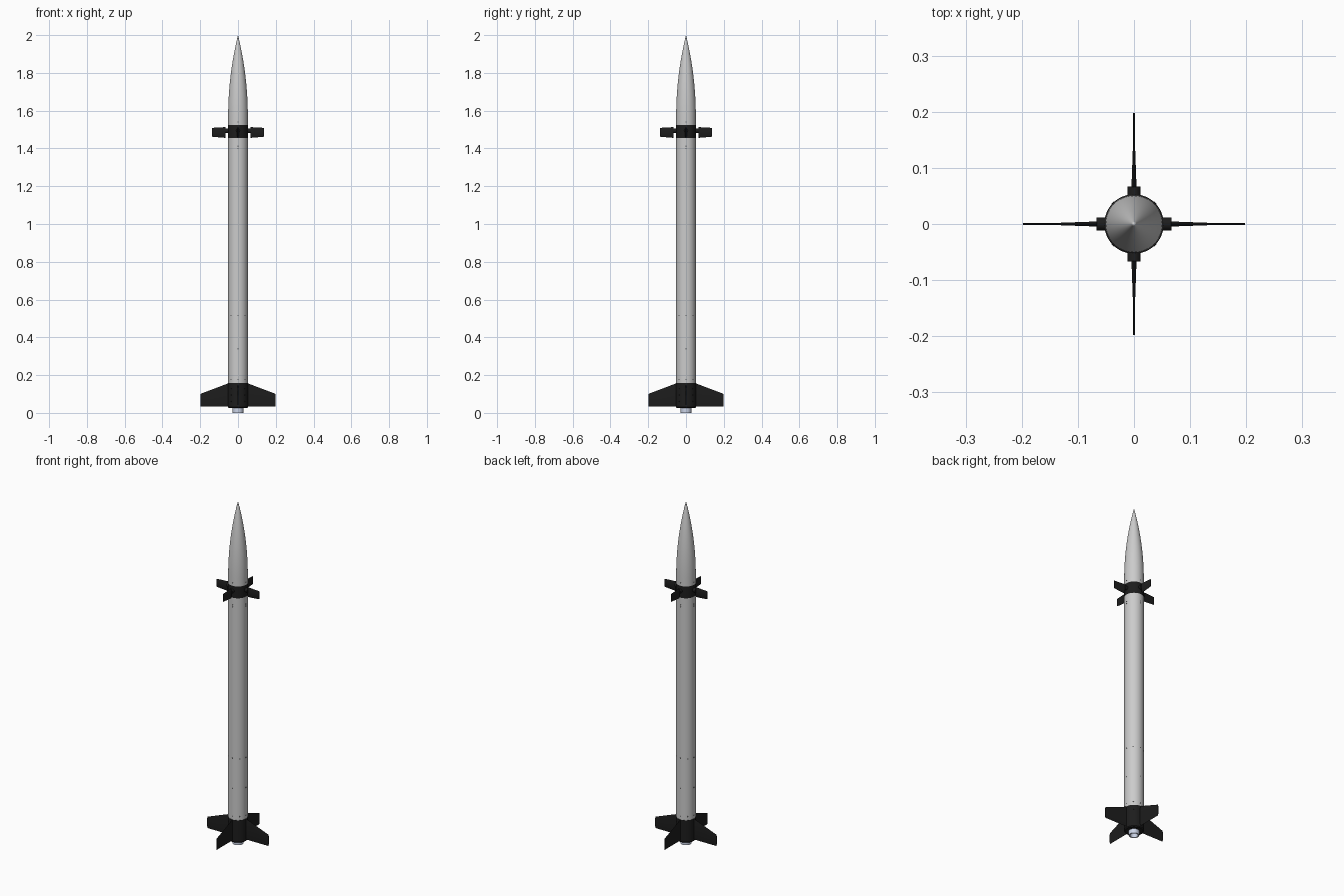
import bpy, bmesh, math
from mathutils import Matrix, Vector

if "Cube" in bpy.data.objects:
    bpy.data.objects.remove(bpy.data.objects["Cube"])

R = 0.052


def material(name, color):
    m = bpy.data.materials.new(name)
    m.diffuse_color = (*color, 1)
    m.use_nodes = True
    m.node_tree.nodes["Principled BSDF"].inputs["Base Color"].default_value = m.diffuse_color
    return m


black = material("black", (0.012, 0.012, 0.012))
metal = material("metal", (0.6, 0.66, 0.8))
dark = material("dark_grey", (0.12, 0.12, 0.12))


def finish(name, bm, mat=None):
    bmesh.ops.recalc_face_normals(bm, faces=bm.faces)
    me = bpy.data.meshes.new(name)
    bm.to_mesh(me)
    bm.free()
    ob = bpy.data.objects.new(name, me)
    bpy.context.collection.objects.link(ob)
    if mat:
        me.materials.append(mat)
    bpy.ops.object.select_all(action='DESELECT')
    ob.select_set(True)
    bpy.context.view_layer.objects.active = ob
    bpy.ops.object.shade_smooth_by_angle(angle=math.radians(30))
    return ob


def lathe(name, profile, mat=None, closed=False, n=64):
    bm = bmesh.new()
    vs = [bm.verts.new((r, 0, z)) for r, z in profile]
    pairs = list(zip(vs, vs[1:])) + ([(vs[-1], vs[0])] if closed else [])
    edges = [bm.edges.new(p) for p in pairs]
    bmesh.ops.spin(bm, geom=vs + edges, axis=(0, 0, 1), cent=(0, 0, 0),
                   steps=n, angle=math.tau)
    bmesh.ops.remove_doubles(bm, verts=bm.verts, dist=1e-5)
    return finish(name, bm, mat)


def radial_cylinder(bm, r, x0, x1, z, angle, n=24):
    # cylinder pointing outwards from the rocket axis
    mat = (Matrix.Rotation(angle, 4, 'Z') @ Matrix.Translation(((x0 + x1) / 2, 0, z))
           @ Matrix.Rotation(math.pi / 2, 4, 'Y'))
    bmesh.ops.create_cone(bm, cap_ends=True, segments=n, radius1=r, radius2=r,
                          depth=x1 - x0, matrix=mat)


def fin(bm, root, tip, t0, t1, angle):
    # root and tip: (x, z_low, z_high); hexagonal bevelled airfoil section
    rings = []
    for (x, lo, hi), t in ((root, t0), (tip, t1)):
        c = (hi - lo) * 0.15
        pts = [(0, lo), (t, lo + c), (t, hi - c), (0, hi), (-t, hi - c), (-t, lo + c)]
        rings.append([bm.verts.new(Matrix.Rotation(angle, 3, 'Z') @ Vector((x, y, z)))
                      for y, z in pts])
    a, b = rings
    bm.faces.new(a)
    bm.faces.new(b)
    for i in range(6):
        j = (i + 1) % 6
        bm.faces.new((a[i], a[j], b[j], b[i]))


# Nose cone: tangent ogive
L, base = 0.43, 1.57
rho = (R * R + L * L) / (2 * R)
ogive = [(math.sqrt(rho ** 2 - (L * i / 24) ** 2) + R - rho, base + L * i / 24)
         for i in range(24)]
lathe("nose_cone", [(0, 1.524), (R, 1.524)] + ogive + [(0, 2.0)])

# Body tube
lathe("body_tube", [(0, 0.155), (R, 0.155), (R, 1.455), (0, 1.455)])

# Canard control band
lathe("canard_band", [(0, 1.455), (R, 1.455), (R, 1.524), (0, 1.524)], black)

# Tail fin can, open around the motor
lathe("fin_can", [(0.029, 0.025), (0.049, 0.025), (0.053, 0.030), (0.053, 0.157),
                  (0.029, 0.157)], black, closed=True)

# Hollow motor nozzle
lathe("motor_nozzle", [(0, 0.05), (0.012, 0.04), (0.022, 0), (0.028, 0),
                       (0.028, 0.12), (0, 0.12)], metal)

quarter = [i * math.pi / 2 for i in range(4)]
eighth = [i * math.pi / 4 for i in range(8)]

# Tail fins
bm = bmesh.new()
for a in quarter:
    fin(bm, (0.05, 0.035, 0.157), (0.198, 0.035, 0.101), 0.002, 0.0017, a)
finish("tail_fins", bm, black)

# Canards with their pivots
bm = bmesh.new()
for a in quarter:
    fin(bm, (0.066, 1.456, 1.513), (0.137, 1.462, 1.509), 0.0045, 0.002, a)
finish("canard_fins", bm, black)
bm = bmesh.new()
for a in quarter:
    radial_cylinder(bm, 0.012, 0.045, 0.067, 1.494, a)
finish("canard_pivots", bm, black)

# Screws around the body
bm = bmesh.new()
for z, angles in ((1.54, quarter), (1.412, quarter), (1.40, quarter),
                  (0.515, eighth), (0.34, quarter), (0.177, eighth)):
    for a in angles:
        radial_cylinder(bm, 0.0035, 0.048, R + 0.0006, z, a, 12)
finish("body_screws", bm, dark)

# Screws on the fin can
bm = bmesh.new()
for z in (0.06, 0.095, 0.13):
    for a in eighth[1::2]:
        radial_cylinder(bm, 0.0035, 0.048, 0.0538, z, a, 12)
finish("fin_can_screws", bm, black)
